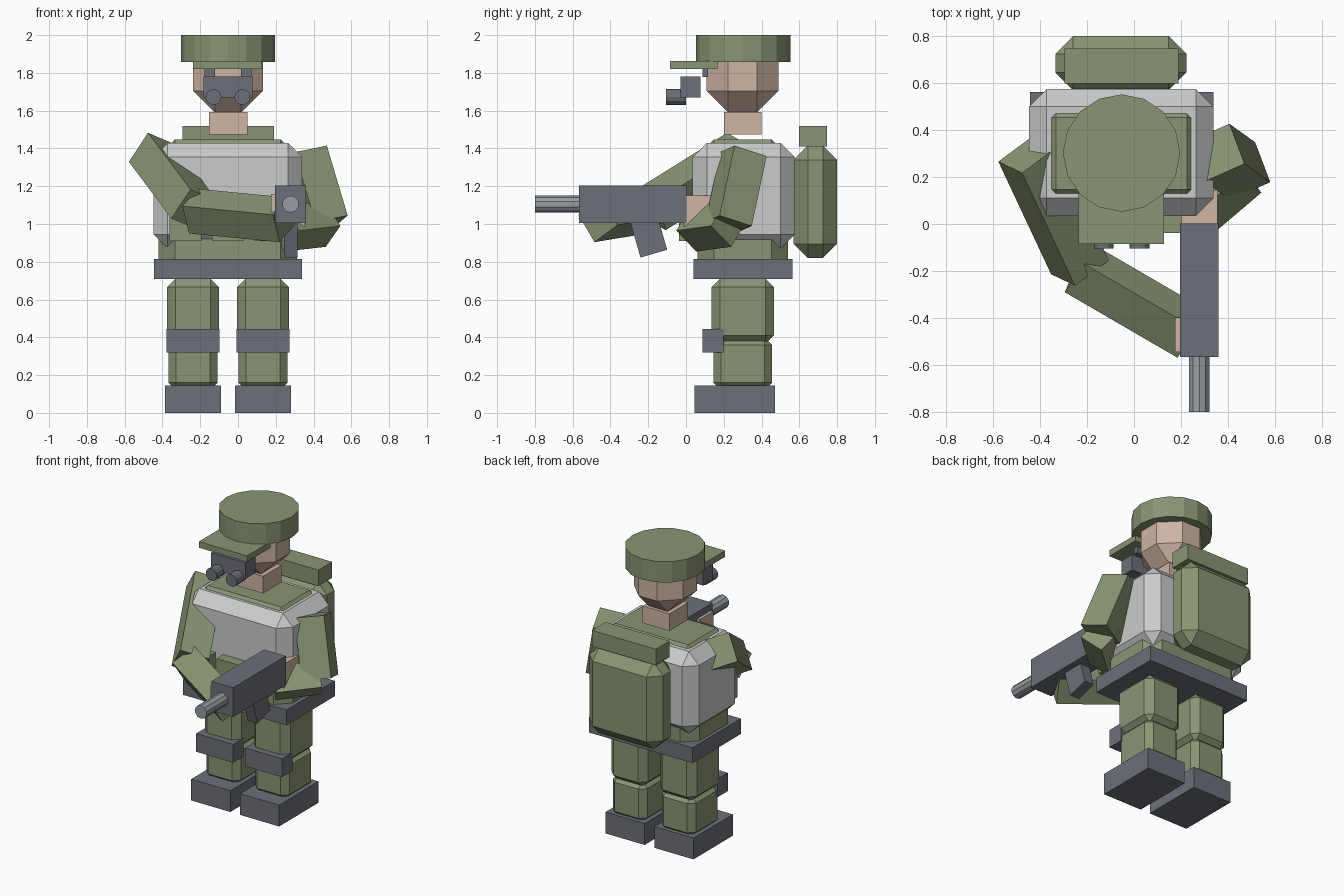
import bpy
import bmesh
import math
from mathutils import Matrix, Vector

cube = bpy.data.objects.get("Cube")
if cube:
    bpy.data.objects.remove(cube, do_unlink=True)


def material(name, rgb):
    m = bpy.data.materials.new(name)
    m.use_nodes = True
    m.diffuse_color = (*rgb, 1)
    bsdf = next(n for n in m.node_tree.nodes if n.type == 'BSDF_PRINCIPLED')
    bsdf.inputs["Base Color"].default_value = (*rgb, 1)
    return m


GREEN = material("olive green", (0.25, 0.30, 0.17))
SLATE = material("slate grey", (0.15, 0.16, 0.19))
SKIN = material("skin", (0.62, 0.46, 0.37))
VEST = material("light grey", (0.60, 0.60, 0.60))
STEEL = material("steel", (0.31, 0.34, 0.37))

MID = -0.053  # x of the body's plane of symmetry


def finish(name, bm, mat, matrix=None):
    if matrix:
        bm.transform(matrix)
    bmesh.ops.recalc_face_normals(bm, faces=bm.faces)
    mesh = bpy.data.meshes.new(name)
    bm.to_mesh(mesh)
    bm.free()
    mesh.materials.append(mat)
    ob = bpy.data.objects.new(name, mesh)
    bpy.context.collection.objects.link(ob)
    return ob


def block(name, mat, center, size, bevel=0, matrix=None):
    """Box with optional single-segment chamfer on every edge."""
    bm = bmesh.new()
    bmesh.ops.create_cube(bm, size=1)
    bmesh.ops.scale(bm, vec=size, verts=bm.verts)
    if bevel:
        bmesh.ops.bevel(bm, geom=bm.edges[:], offset=bevel, segments=1,
                        affect='EDGES', clamp_overlap=True)
    m = Matrix.Translation(center)
    return finish(name, bm, mat, m @ matrix if matrix else m)


def span(name, mat, x, y, z, bevel=0):
    """Box given by its limits on each axis."""
    lim = (x, y, z)
    return block(name, mat, [(a + b) / 2 for a, b in lim],
                 [b - a for a, b in lim], bevel)


def limb(name, mat, start, end, width, side):
    """Square beam between two joints, rolled so one face points to side."""
    a, b = Vector(start), Vector(end)
    axis = (b - a).normalized()
    u = Vector(side)
    u = (u - axis * u.dot(axis)).normalized()
    rot = Matrix((u, axis.cross(u), axis)).transposed().to_4x4()
    return block(name, mat, (a + b) / 2, (width, width, (b - a).length), 0, rot)


def cylinder(name, mat, center, radius, depth, sides, along_y=False, turn=0):
    bm = bmesh.new()
    bmesh.ops.create_cone(bm, cap_ends=True, segments=sides, radius1=radius,
                          radius2=radius, depth=depth)
    rot = Matrix.Rotation(math.pi / 2, 4, 'X') if along_y else Matrix()
    spin = Matrix.Rotation(turn, 4, 'Z')
    return finish(name, bm, mat, Matrix.Translation(center) @ rot @ spin)


# Legs, boots, knee pads
for label, s in (("right", -1), ("left", 1)):
    x = MID + s * 0.185
    block(label + "_boot", SLATE, (x, 0.258, 0.073), (0.296, 0.425, 0.146))
    block(label + "_shin", GREEN, (x, 0.3, 0.26), (0.26, 0.31, 0.28), 0.04)
    block(label + "_thigh", GREEN, (x, 0.3, 0.538), (0.276, 0.33, 0.345), 0.045)
    block(label + "_knee_pad", SLATE, (x, 0.143, 0.382), (0.28, 0.111, 0.125))

# Torso, belt, vest and pouches
span("belt", SLATE, (-0.444, 0.339), (0.04, 0.563), (0.71, 0.815))
span("torso", GREEN, (-0.42, 0.312), (0.06, 0.54), (0.72, 1.448), 0.087)
span("vest", VEST, (-0.447, 0.339), (0.035, 0.575), (0.87, 1.43), 0.075)
for i in (-1, 0, 1):
    block("pouch", GREEN, (MID + i * 0.225, 0.01, 0.99), (0.168, 0.095, 0.16))

# Backpack with bedroll
span("backpack", GREEN, (-0.335, 0.223), (0.57, 0.8), (0.82, 1.415), 0.075)
span("bedroll", GREEN, (-0.295, 0.19), (0.598, 0.747), (1.41, 1.52))

# Head, neck and cap
span("neck", SKIN, (-0.154, 0.05), (0.2, 0.4), (1.475, 1.592))
span("head", SKIN, (-0.238, 0.132), (0.108, 0.49), (1.59, 1.98), 0.115)
cylinder("cap_crown", GREEN, (MID, 0.302, 1.929), 0.25, 0.142, 16)
span("cap_brim", GREEN, (-0.237, 0.128), (-0.085, 0.167), (1.82, 1.862))

# Goggles
span("goggle_box", SLATE, (-0.182, 0.078), (-0.03, 0.076), (1.67, 1.78))
for s in (-1, 1):
    cylinder("goggle_lens", SLATE, (MID + s * 0.076, -0.052, 1.672),
             0.042, 0.106, 12, True)
    block("goggle_mount", SLATE, (MID + s * 0.097, 0.102, 1.803),
          (0.055, 0.03, 0.05))

# Arms
limb("right_upper_arm", GREEN, (-0.455, 0.295, 1.375), (-0.23, -0.185, 1.075),
     0.19, (0.55, -0.29, 0.785))
limb("right_forearm", GREEN, (-0.237, -0.187, 1.068), (0.243, -0.466, 1.022),
     0.172, (0.206, 0.494, -0.843))
limb("left_upper_arm", GREEN, (0.353, 0.304, 1.37), (0.463, 0.225, 1.0),
     0.19, (-0.339, 0.894, -0.291))
limb("left_forearm", GREEN, (0.463, 0.225, 1.0), (0.245, 0.04, 0.975),
     0.172, (0.453, -0.615, 0.645))
block("right_hand", SKIN, (0.25, -0.472, 1.085), (0.15, 0.146, 0.15))
span("left_hand", SKIN, (0.2, 0.355), (-0.01, 0.145), (0.98, 1.152))

# Rifle
span("rifle_body", SLATE, (0.195, 0.36), (-0.567, 0.003), (1.005, 1.205))
cylinder("rifle_barrel", STEEL, (0.278, -0.67, 1.105), 0.045, 0.26, 10, True)
block("rifle_magazine", SLATE, (0.279, -0.206, 0.968), (0.072, 0.147, 0.26), 0,
      Matrix.Rotation(math.radians(16), 4, 'X'))
